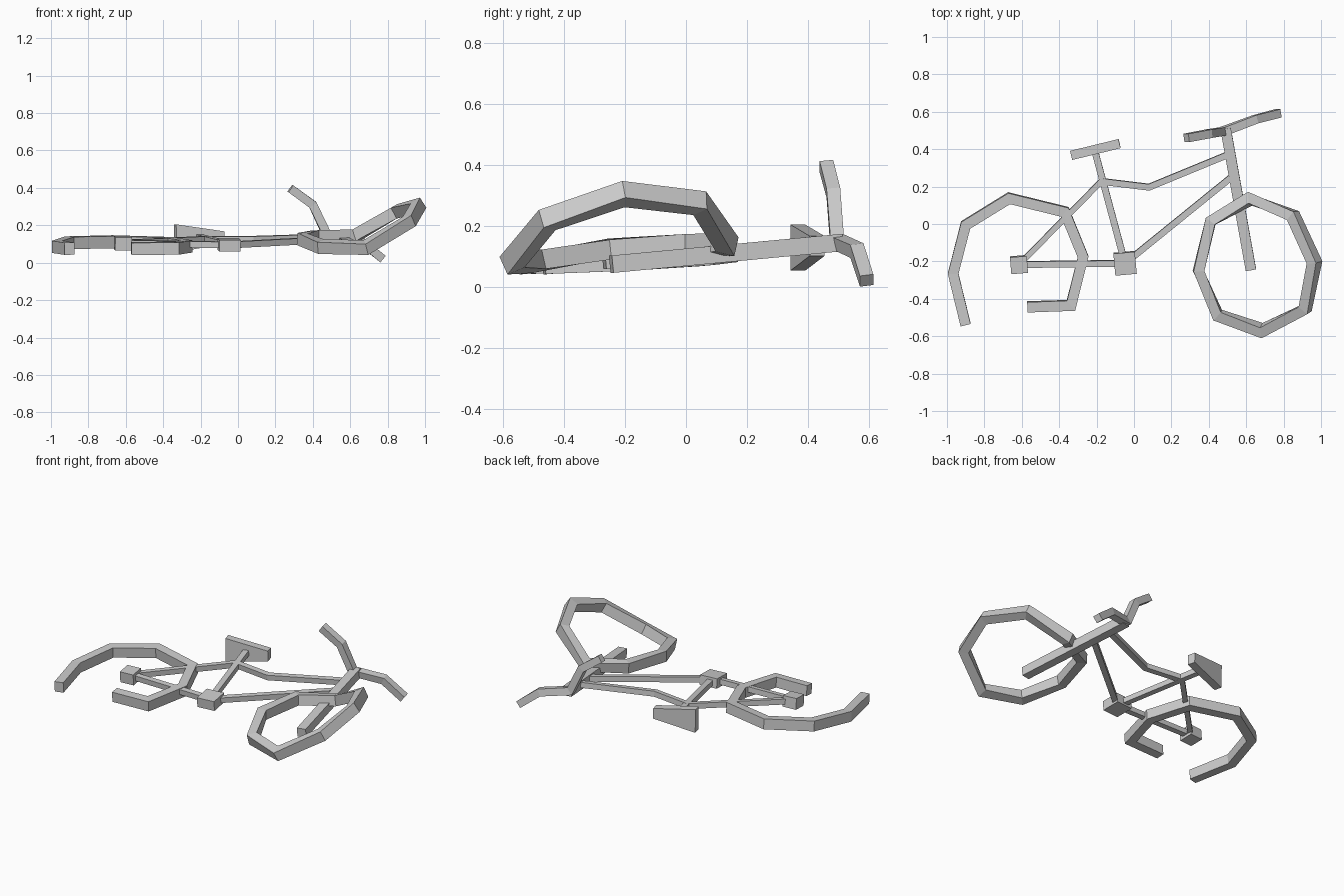
import bpy, bmesh
from mathutils import Vector, Matrix

if "Cube" in bpy.data.objects:
    bpy.data.objects.remove(bpy.data.objects["Cube"])

UP = Vector((0, -0.09, 1)).normalized()   # the wreck lies slightly tilted


def finish(name, bm):
    bmesh.ops.recalc_face_normals(bm, faces=bm.faces)
    me = bpy.data.meshes.new(name)
    bm.to_mesh(me)
    bm.free()
    ob = bpy.data.objects.new(name, me)
    bpy.context.collection.objects.link(ob)
    return ob


def bar(name, pts, width, height, up=UP, closed=False, end_size=None):
    """Rectangular bar swept along points with mitred corners."""
    pts = [Vector(p) for p in pts]
    n = len(pts)
    if closed:   # buckled ring: section follows the local plane of the ring
        raw = [(pts[i] - pts[i - 1]).cross(pts[(i + 1) % n] - pts[i]).normalized()
               for i in range(n)]
        ups = [(raw[i] * 2 + raw[i - 1] + raw[(i + 1) % n]).normalized() for i in range(n)]
    else:
        ups = [Vector(up)] * n
    bm = bmesh.new()
    rings = []
    for i, p in enumerate(pts):
        a = (p - pts[i - 1]).normalized() if (i or closed) else None
        b = (pts[(i + 1) % n] - p).normalized() if (i < n - 1 or closed) else None
        t = ((a or b) + (b or a)).normalized()
        side = ups[i].cross(t).normalized()
        v = t.cross(side).normalized()
        w, h = (width, height) if not (end_size and i == n - 1) else end_size
        w /= t.dot(a or b)
        rings.append([bm.verts.new(p + side * (sx * w / 2) + v * (sv * h / 2))
                      for sx, sv in ((-1, -1), (1, -1), (1, 1), (-1, 1))])
    for i in range(n if closed else n - 1):
        r, s = rings[i], rings[(i + 1) % n]
        for k in range(4):
            bm.faces.new((r[k], r[(k + 1) % 4], s[(k + 1) % 4], s[k]))
    if not closed:
        bm.faces.new(rings[0])
        bm.faces.new(rings[-1])
    return finish(name, bm)


def block(name, loc, size, turn):
    bm = bmesh.new()
    m = (Matrix.Translation(loc) @ Matrix.Rotation(turn, 4, 'Z')
         @ Matrix.Rotation(0.09, 4, 'X') @ Matrix.Diagonal((*size, 1)))
    bmesh.ops.create_cube(bm, size=1, matrix=m)
    return finish(name, bm)


# Wheels: broken-open rear one, buckled front one
bar("rear_wheel", [(-.90, -.54, .075), (-.967, -.265, .085), (-.90, -.005, .107),
                   (-.668, .138, .112), (-.37, .065, .103), (-.272, -.175, .087),
                   (-.337, -.435, .078), (-.57, -.443, .076)], .055, .065)
bar("front_wheel", [(.345, -.25, .125), (.41, .015, .14), (.62, .135, .14),
                    (.85, .045, .275), (.965, -.205, .305), (.915, -.455, .22),
                    (.685, -.57, .082), (.447, -.487, .085)], .055, .065, closed=True)

# Frame joints
hub = Vector((-.615, -.217, .105))
bracket = Vector((-.048, -.21, .095))
cluster = Vector((-.175, .228, .125))
block("rear_hub", hub, (.09, .09, .07), .08)
block("crank_bracket", bracket, (.115, .118, .062), .09)

# Frame tubes
for name, pts, w in (
        ("chain_stay", [hub, bracket], .034),
        ("seat_stay", [hub, cluster], .03),
        ("seat_tube", [bracket, (-.208, .385, .135)], .036),
        ("top_tube", [cluster, (.08, .197, .125), (.50, .37, .138)], .034),
        ("down_tube", [bracket, (.52, .25, .125)], .034)):
    bar(name, pts, w, .034)

# Fork with steering column
bar("fork", [(.49, .51, .146), (.625, -.245, .075)], .056, .057)

# Tapered seat
bar("seat", [(-.335, .367, .13), (-.077, .43, .135)], .05, .15,
    up=(0, 0, 1), end_size=(.05, .065))

# Bent handlebar
bar("handlebar", [(.28, .46, .397), (.40, .483, .31), (.475, .495, .15),
                  (.65, .56, .12), (.772, .592, .022)], .045, .045, up=(0, 1, 0))
